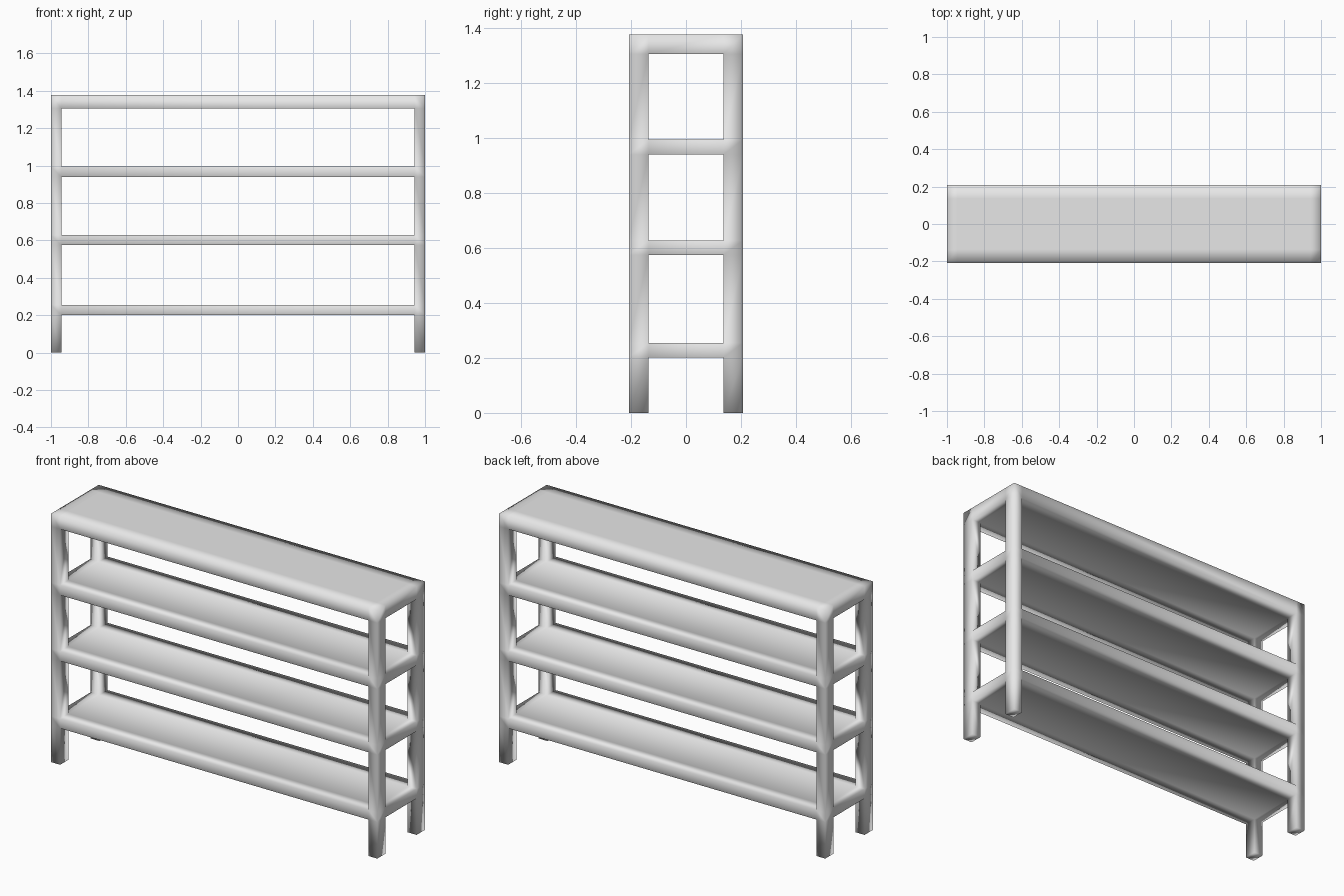
import bpy
import bmesh
from itertools import product

default_cube = bpy.data.objects.get("Cube")
if default_cube:
    bpy.data.objects.remove(default_cube, do_unlink=True)

# Cut lines: post thickness in x and y, shelf levels in z
XS = [-1.0, -0.945, 0.945, 1.0]
YS = [-0.208, -0.136, 0.136, 0.208]
ZS = [0.0, 0.202, 0.255, 0.575, 0.628, 0.94, 0.995, 1.306, 1.378]
CUTS = (XS, YS, ZS)


def is_solid(cell):
    """Shelves fill every odd layer; elsewhere only the corner posts are solid."""
    i, j, k = cell
    if not (0 <= i < 3 and 0 <= j < 3 and 0 <= k < len(ZS) - 1):
        return False
    return k % 2 == 1 or (i != 1 and j != 1)


def build_frame():
    """One welded skin around the solid cells, so shading flows over the joints."""
    bm = bmesh.new()
    verts = {}

    def vert(index):
        if index not in verts:
            verts[index] = bm.verts.new([CUTS[a][index[a]] for a in range(3)])
        return verts[index]

    for cell in product(range(3), range(3), range(len(ZS) - 1)):
        if not is_solid(cell):
            continue
        for axis, side in product(range(3), (0, 1)):
            neighbour = list(cell)
            neighbour[axis] += 1 if side else -1
            if is_solid(neighbour):
                continue
            u, v = (axis + 1) % 3, (axis + 2) % 3
            loop = []
            for du, dv in ((0, 0), (1, 0), (1, 1), (0, 1)):
                corner = list(cell)
                corner[axis] += side
                corner[u] += du
                corner[v] += dv
                loop.append(vert(tuple(corner)))
            face = bm.faces.new(loop if side else loop[::-1])
            face.smooth = True

    mesh = bpy.data.meshes.new("shelf_unit")
    bm.to_mesh(mesh)
    bm.free()
    return mesh


# Plain grey finish
grey = bpy.data.materials.new("light_grey")
grey.use_nodes = True
colour = (0.8, 0.8, 0.8, 1.0)
grey.diffuse_color = colour
grey.node_tree.nodes["Principled BSDF"].inputs["Base Color"].default_value = colour

# Four shelves joined to four corner posts
shelf_unit = bpy.data.objects.new("shelf_unit", build_frame())
shelf_unit.data.materials.append(grey)
bpy.context.scene.collection.objects.link(shelf_unit)
